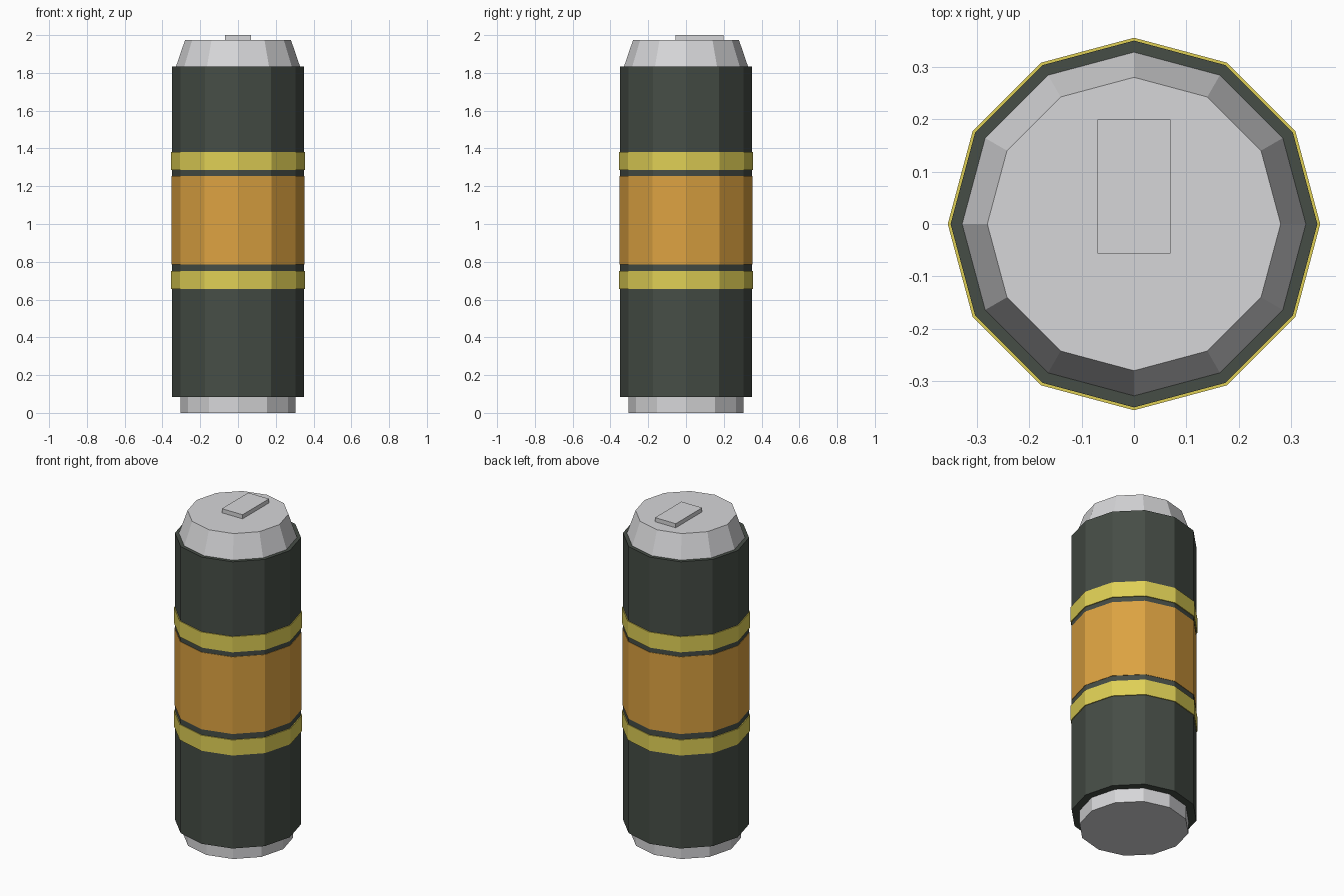
import bpy, bmesh, math

if "Cube" in bpy.data.objects:
    bpy.data.objects.remove(bpy.data.objects["Cube"])

SIDES = 12


def material(name, rgb):
    """Flat material from 0-255 sRGB values, stored as linear."""
    m = bpy.data.materials.new(name)
    lin = [((c / 255 + 0.055) / 1.055) ** 2.4 for c in rgb]
    m.diffuse_color = (*lin, 1)
    m.use_nodes = True
    m.node_tree.nodes["Principled BSDF"].inputs["Base Color"].default_value = m.diffuse_color
    return m


silver = material("silver", (214, 214, 216))
dark_green = material("dark_green", (70, 77, 70))
yellow = material("yellow", (223, 207, 85))
orange = material("orange", (220, 162, 65))


def drum(name, mat, z0, z1, r0, r1=None):
    """Closed 12-sided cylinder or cone section, corners on the axes."""
    r1 = r0 if r1 is None else r1
    bm = bmesh.new()
    rings = []
    for r, z in ((r0, z0), (r1, z1)):
        rings.append([bm.verts.new((r * math.cos(math.tau * i / SIDES),
                                    r * math.sin(math.tau * i / SIDES), z))
                      for i in range(SIDES)])
    low, high = rings
    bm.faces.new(low[::-1])
    bm.faces.new(high)
    for i in range(SIDES):
        j = (i + 1) % SIDES
        bm.faces.new((low[i], low[j], high[j], high[i]))
    me = bpy.data.meshes.new(name)
    bm.to_mesh(me)
    bm.free()
    me.materials.append(mat)
    ob = bpy.data.objects.new(name, me)
    bpy.context.collection.objects.link(ob)
    return ob


# Can body with its base and tapered lid
drum("base", silver, 0.0, 0.085, 0.305)
drum("body", dark_green, 0.085, 1.835, 0.35)
drum("lid", silver, 1.835, 1.975, 0.328, 0.28)

# Label with a stripe above and below
drum("label", orange, 0.785, 1.255, 0.3525)
for name, z in (("lower_stripe", 0.655), ("upper_stripe", 1.285)):
    drum(name, yellow, z, z + 0.095, 0.3555)

# Pull tab on the lid
bpy.ops.mesh.primitive_cube_add(size=1, location=(0, 0.0715, 1.9875))
tab = bpy.context.object
tab.name = "pull_tab"
tab.scale = (0.14, 0.255, 0.025)
tab.data.materials.append(silver)
